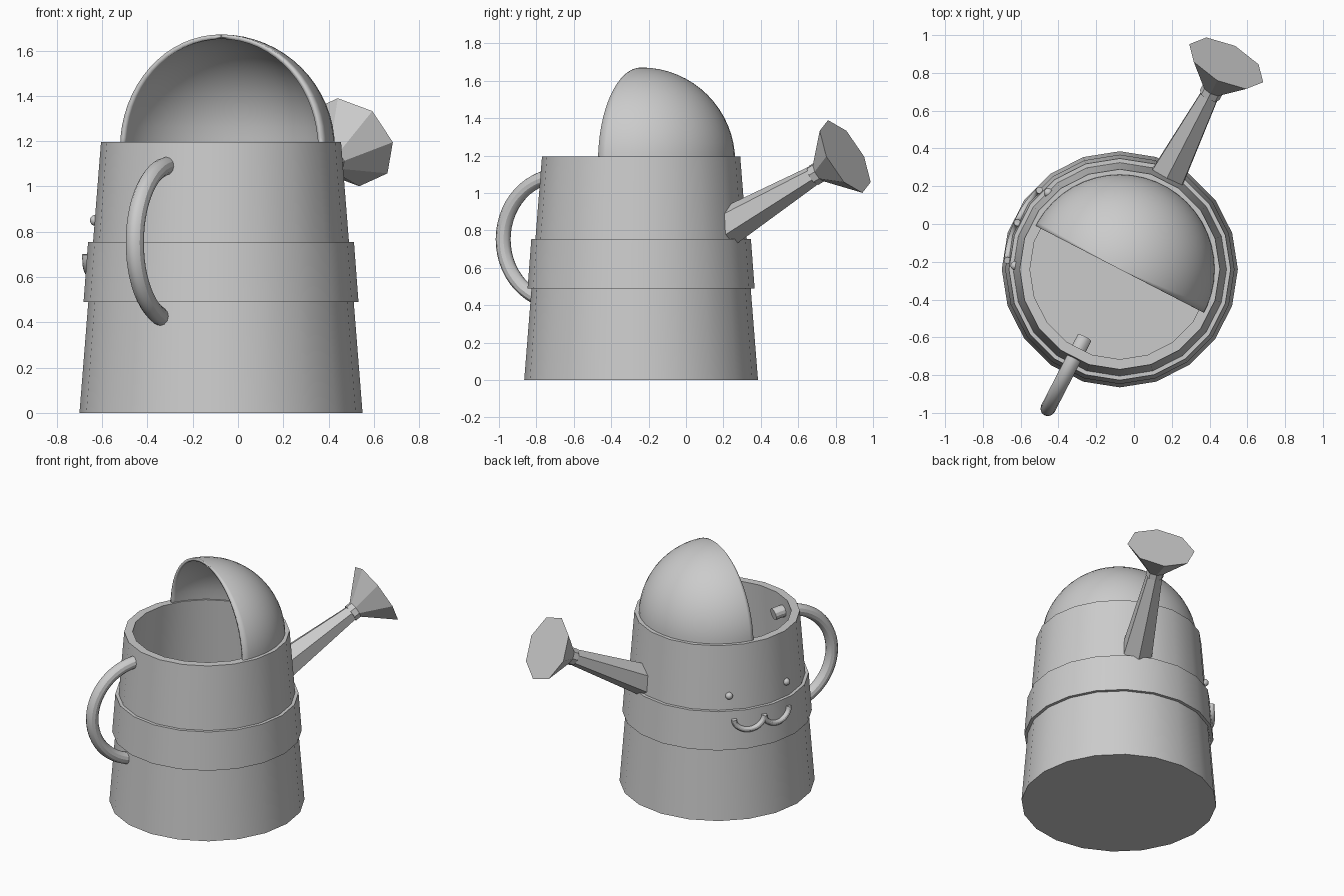
import bpy, bmesh
from math import sin, cos, pi, radians
from mathutils import Vector, Matrix

old = bpy.data.objects.get("Cube")
if old:
    bpy.data.objects.remove(old, do_unlink=True)

CENTRE = Vector((-0.075, -0.24, 0))
AIM = radians(62.7)        # heading of the spout; the handle is opposite
FACE = radians(155.5)      # heading of the eyes and mouth
TILT = radians(28)         # rise of the spout

grey = bpy.data.materials.new("plain grey")
grey.use_nodes = True
grey.diffuse_color = (0.6, 0.6, 0.6, 1)
grey.node_tree.nodes["Principled BSDF"].inputs["Base Color"].default_value = (0.6, 0.6, 0.6, 1)


def polar(angle, r, z):
    return CENTRE + Vector((r * cos(angle), r * sin(angle), z))


def finish(ob):
    ob.data.materials.clear()
    ob.data.materials.append(grey)
    bpy.ops.object.select_all(action="DESELECT")
    ob.select_set(True)
    bpy.context.view_layer.objects.active = ob
    if ob.type == "CURVE":
        bpy.ops.object.convert(target="MESH")
    bpy.ops.object.shade_smooth_by_angle(angle=radians(30))
    return bpy.context.object


def add_mesh(name, bm, matrix=Matrix()):
    bmesh.ops.recalc_face_normals(bm, faces=bm.faces)
    me = bpy.data.meshes.new(name)
    bm.to_mesh(me)
    bm.free()
    ob = bpy.data.objects.new(name, me)
    ob.matrix_world = matrix
    bpy.context.collection.objects.link(ob)
    return finish(ob)


def lathe(name, profile, sides, matrix, closed=False):
    """Spin (radius, height) points about local z."""
    bm = bmesh.new()
    vs = [bm.verts.new((r, 0, z)) for r, z in profile]
    pairs = list(zip(vs, vs[1:])) + ([(vs[-1], vs[0])] if closed else [])
    edges = [bm.edges.new(p) for p in pairs]
    bmesh.ops.spin(bm, geom=vs + edges, cent=(0, 0, 0), axis=(0, 0, 1),
                   angle=2 * pi, steps=sides, use_merge=True)
    bmesh.ops.remove_doubles(bm, verts=bm.verts, dist=1e-4)
    return add_mesh(name, bm, matrix)


def tube(name, points, radius):
    cu = bpy.data.curves.new(name, "CURVE")
    cu.dimensions = "3D"
    cu.bevel_depth = radius
    cu.bevel_resolution = 4
    cu.use_fill_caps = True
    sp = cu.splines.new("POLY")
    sp.points.add(len(points) - 1)
    for p, co in zip(sp.points, points):
        p.co = (*co, 1)
    ob = bpy.data.objects.new(name, cu)
    bpy.context.collection.objects.link(ob)
    return finish(ob)


# Hollow tapered body and its raised band
upright = Matrix.Translation(CENTRE)
lathe("body", [(0, 0), (0.625, 0), (0.53, 1.195), (0.476, 1.195),
               (0.57, 0.05), (0, 0.05)], 20, upright)
lathe("band", [(0.575, 0.49), (0.607, 0.49), (0.587, 0.755), (0.555, 0.755)],
      20, upright, closed=True)

# Half hood over the opening: a quarter sphere shell
bm = bmesh.new()
bmesh.ops.create_uvsphere(bm, u_segments=48, v_segments=32, radius=0.503)
for normal in ((cos(AIM), sin(AIM), 0), (0, 0, 1)):
    bmesh.ops.bisect_plane(bm, geom=bm.verts[:] + bm.edges[:] + bm.faces[:],
                           plane_co=(0, 0, 0), plane_no=normal, clear_inner=True)
hood = add_mesh("hood", bm, Matrix.Translation(CENTRE + Vector((0, 0, 1.168))))
shell = hood.modifiers.new("shell", "SOLIDIFY")
shell.thickness = 0.02
shell.offset = -1

# Curved handle, its ends passing through the wall
tube("handle", [polar(AIM + pi, 0.49 + 0.34 * cos(a), 0.752 + 0.34 * sin(a))
                for a in (radians(104 - 6.5 * i) for i in range(33))], 0.04)

# Spout and sprinkler head share one tilted axis; local x points up the tilt
axis = Vector((cos(AIM) * cos(TILT), sin(AIM) * cos(TILT), sin(TILT)))
up = Vector((-cos(AIM) * sin(TILT), -sin(AIM) * sin(TILT), cos(TILT)))
frame = Matrix((up, axis.cross(up), axis)).transposed().to_4x4()
tilted = Matrix.Translation(polar(AIM, 1.228, 1.195)) @ frame
lathe("spout", [(0, -0.82), (0.108, -0.82), (0.053, -0.2), (0, -0.2)], 6, tilted)
lathe("sprinkler_head", [(0, -0.215), (0.058, -0.215), (0.058, -0.175),
                         (0.22, 0), (0, 0)], 8, tilted)

# Eyes and a two-lobed mouth on the side
for side, label in ((-1, "left"), (1, "right")):
    bm = bmesh.new()
    bmesh.ops.create_uvsphere(bm, u_segments=16, v_segments=10, radius=0.024)
    add_mesh(label + "_eye", bm,
             Matrix.Translation(polar(FACE + side * radians(22.5), 0.555, 0.85)))
    mid = FACE + side * radians(10)
    tube(label + "_mouth_curve",
         [polar(mid + radians(10) * cos(t), 0.597, 0.70 - 0.08 * sin(t))
          for t in (pi * i / 14 for i in range(15))], 0.018)
